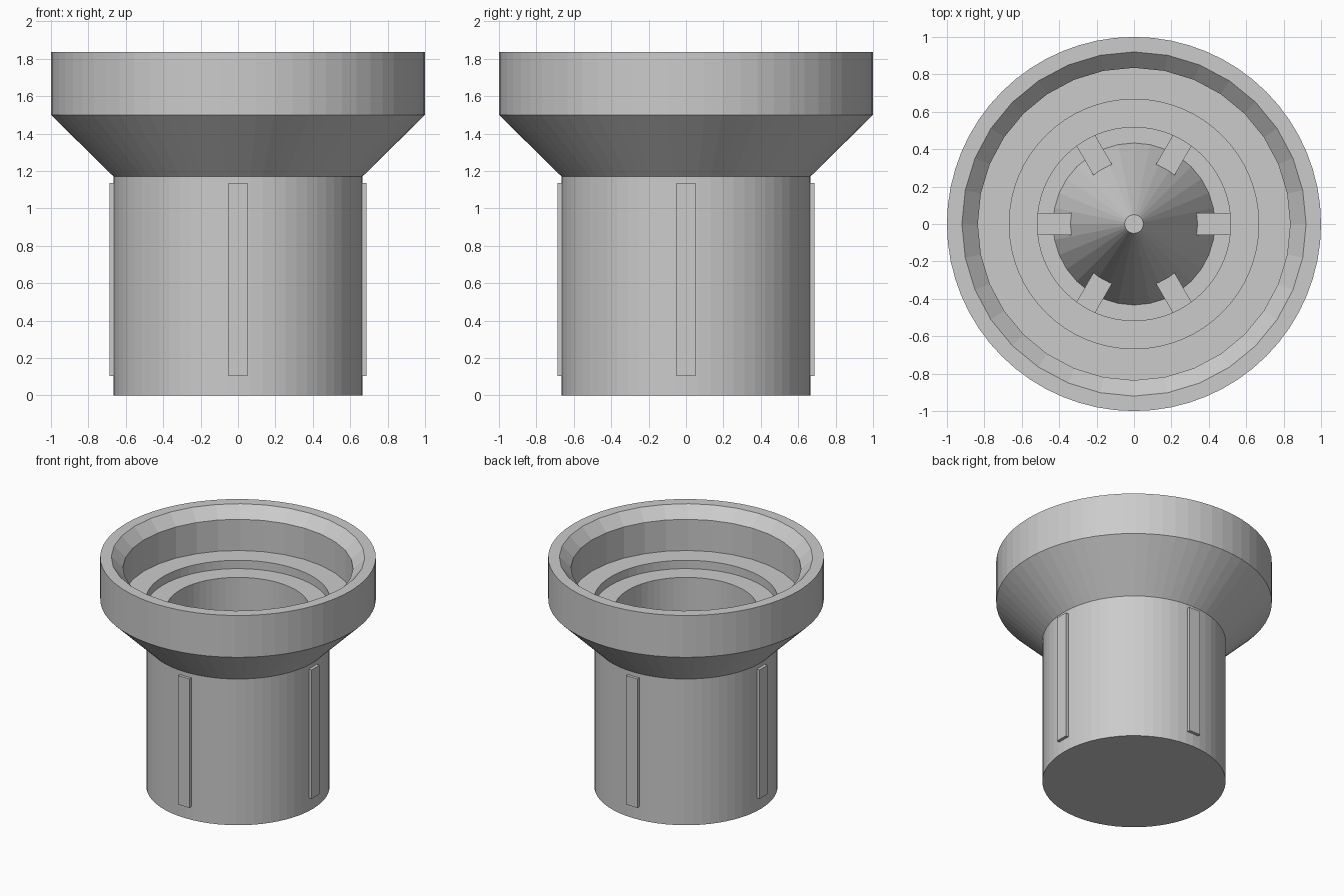
import bpy, bmesh, math
from mathutils import Matrix

cube = bpy.data.objects.get("Cube")
if cube:
    bpy.data.objects.remove(cube, do_unlink=True)

SIDES = 64
grey = bpy.data.materials.new("light grey")
grey.use_nodes = True
colour = (0.6, 0.6, 0.6, 1)
grey.diffuse_color = colour
grey.node_tree.nodes["Principled BSDF"].inputs["Base Color"].default_value = colour


def finish(name, bm):
    bmesh.ops.recalc_face_normals(bm, faces=bm.faces)
    mesh = bpy.data.meshes.new(name)
    bm.to_mesh(mesh)
    bm.free()
    mesh.materials.append(grey)
    obj = bpy.data.objects.new(name, mesh)
    bpy.context.collection.objects.link(obj)
    return obj


def lathe(name, profile):
    """Turn (radius, height, coarse) points about z; coarse rings have half the sides."""
    bm = bmesh.new()
    rings = []
    for radius, z, coarse in profile:
        ring = []
        for i in range(SIDES):
            a = math.tau * i / SIDES
            r = radius * math.cos(math.tau / SIDES) if coarse and i % 2 else radius
            ring.append(bm.verts.new((r * math.cos(a), r * math.sin(a), z)))
        rings.append(ring)
    for low, high in zip(rings, rings[1:]):
        for i in range(SIDES):
            j = (i + 1) % SIDES
            bm.faces.new((low[i], low[j], high[j], high[i]))
    bm.faces.new(rings[0][::-1])
    bm.faces.new(rings[-1])
    return finish(name, bm)


def radial_bars(name, count, inner, outer, width, bottom, top):
    """Boxes repeated around z, reaching from the inner to the outer radius."""
    bm = bmesh.new()
    for i in range(count):
        place = (Matrix.Rotation(math.tau * i / count, 4, 'Z')
                 @ Matrix.Translation(((inner + outer) / 2, 0, (bottom + top) / 2))
                 @ Matrix.Diagonal((outer - inner, width, top - bottom, 1)))
        bmesh.ops.create_cube(bm, size=1, matrix=place)
    return finish(name, bm)


# Hollow body: cylinder, flared collar, bevelled rim, stepped bore and floor
lathe("flared_body", [
    (0.665, 0, False), (0.665, 1.17, False), (1, 1.5, False), (1, 1.835, False),
    (0.92, 1.835, True), (0.835, 1.75, True), (0.835, 1.5, True),
    (0.667, 1.5, False), (0.667, 1.433, False),
    (0.517, 1.433, False), (0.517, 0.167, False),
])

# Blunt cone standing inside the bore
lathe("inner_cone", [(0.433, 0.16, True), (0.433, 0.168, True), (0.05, 1.0, True)])

# Spokes joining the cone to the bore wall
radial_bars("inner_spokes", 6, 0.28, 0.52, 0.115, 0.16, 0.37)

# Raised grip strips on the outside
radial_bars("grip_strips", 4, 0.64, 0.688, 0.1, 0.105, 1.137)
